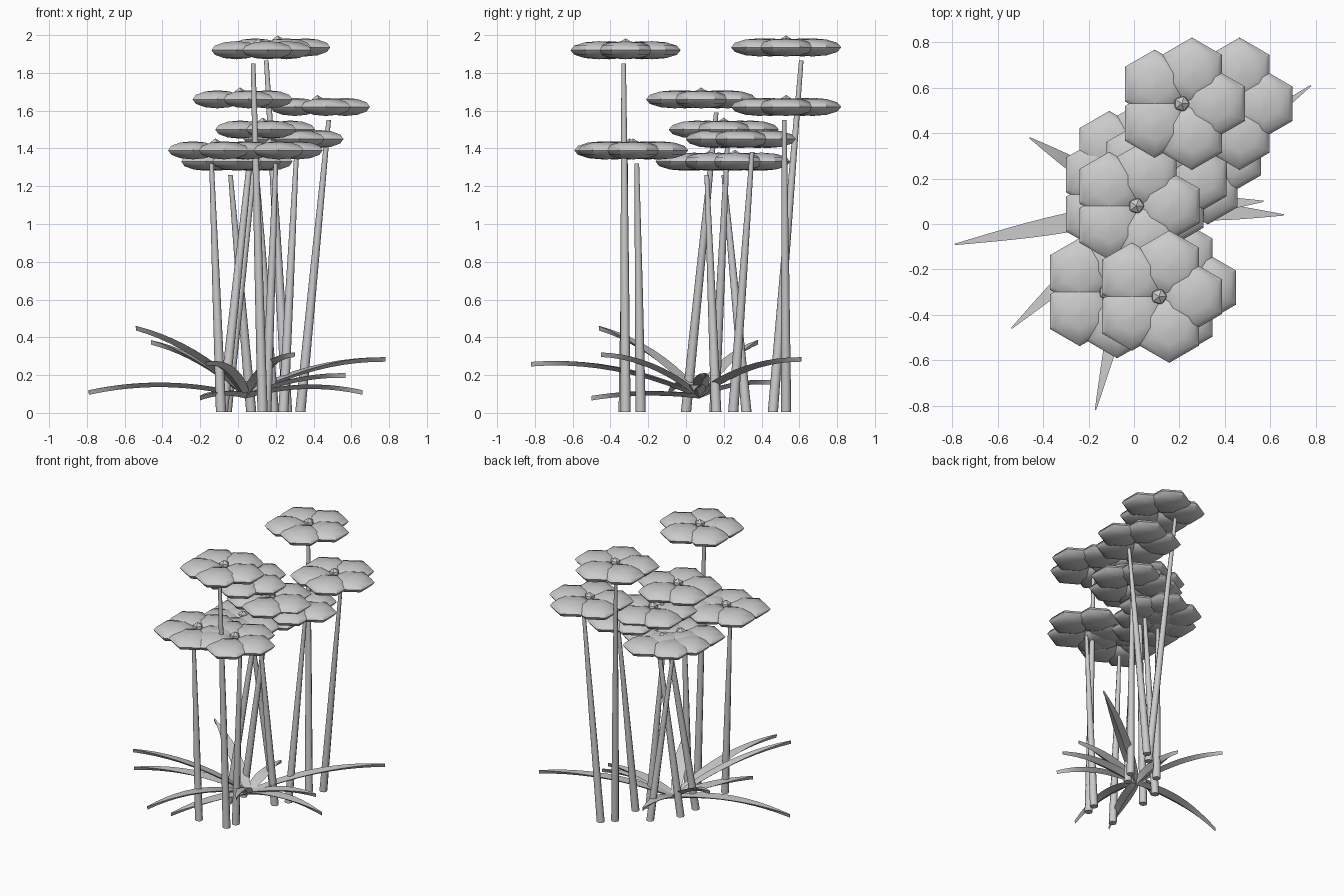
import bpy, bmesh
from math import sin, cos, pi, radians
from mathutils import Vector

cube = bpy.data.objects.get("Cube")
if cube:
    bpy.data.objects.remove(cube)


def finish(bm, name, angle=35):
    """Turn a bmesh into a smooth object that keeps its sharp edges."""
    bmesh.ops.remove_doubles(bm, verts=bm.verts, dist=1e-5)
    bmesh.ops.recalc_face_normals(bm, faces=bm.faces)
    mesh = bpy.data.meshes.new(name)
    bm.to_mesh(mesh)
    bm.free()
    obj = bpy.data.objects.new(name, mesh)
    bpy.context.collection.objects.link(obj)
    bpy.ops.object.select_all(action="DESELECT")
    obj.select_set(True)
    bpy.context.view_layer.objects.active = obj
    bpy.ops.object.shade_smooth_by_angle(angle=radians(angle))
    return obj


def loft(bm, rings):
    """Skin equal-sized rings of points and cap both ends."""
    loops = [[bm.verts.new(p) for p in ring] for ring in rings]
    n = len(loops[0])
    for a, b in zip(loops, loops[1:]):
        for i in range(n):
            j = (i + 1) % n
            bm.faces.new((a[i], a[j], b[j], b[i]))
    bm.faces.new(loops[0])
    bm.faces.new(loops[-1])


def circle(centre, radius, sides):
    """Horizontal ring with a corner pointing to +y."""
    return [centre + Vector((radius * sin(2 * pi * i / sides),
                             radius * cos(2 * pi * i / sides), 0))
            for i in range(sides)]


PETAL_RADIUS, PETAL_HEIGHT, PETAL_REACH = 0.152, 0.048, 0.147


def make_flower(centre):
    # five flattened six-sided petals
    bm = bmesh.new()
    for k in range(5):
        a = 2 * pi * k / 5
        hub = centre + PETAL_REACH * Vector((cos(a), sin(a), 0))
        rings = []
        for step in range(7):
            lat = (step / 6 - 0.5) * pi
            rings.append(circle(hub + Vector((0, 0, PETAL_HEIGHT * sin(lat))),
                                max(PETAL_RADIUS * cos(lat), 0.0005), 6))
        loft(bm, rings)
    finish(bm, "petals")
    # faceted bead in the middle
    bm = bmesh.new()
    bmesh.ops.create_icosphere(bm, subdivisions=1, radius=0.038)
    bmesh.ops.translate(bm, verts=bm.verts, vec=centre + Vector((0, 0, 0.025)))
    finish(bm, "flower_centre", 20)


def make_stem(foot, top):
    bm = bmesh.new()
    loft(bm, [circle(foot, 0.027, 8), circle(foot.lerp(top, 0.5), 0.021, 8),
              circle(top, 0.012, 8)])
    finish(bm, "stem", 50)


def make_leaf(root, tip, arch):
    # arched blade with a keel, tapering to the tip
    side = (tip - root).cross(Vector((0, 0, 1))).normalized()
    rings = []
    for i in range(11):
        t = i / 10
        p = root.lerp(tip, t) + Vector((0, 0, arch * 4 * t * (1 - t)))
        half = 0.003 + 0.04 * sin(pi * min(1, (t + 0.1) / 1.1) ** 0.75)
        keel = Vector((0, 0, 0.024))
        rings.append([p + half * side, p - half * side, p - keel])
    bm = bmesh.new()
    loft(bm, rings)
    finish(bm, "leaf", 40)


# flower centre, stem foot (x, y), stem top (x, y)
flowers = [
    ((0.21, 0.53, 1.935), (0.26, 0.46), (0.15, 0.61)),
    ((0.11, -0.32, 1.92), (0.13, -0.32), (0.08, -0.33)),
    ((0.01, 0.08, 1.66), (-0.08, 0.0), (0.09, 0.16)),
    ((0.42, 0.53, 1.62), (0.33, 0.53), (0.48, 0.52)),
    ((0.13, 0.20, 1.50), (-0.06, 0.15), (0.10, 0.22)),
    ((0.28, 0.29, 1.45), (0.24, 0.25), (0.31, 0.35)),
    ((-0.12, -0.30, 1.39), (-0.09, -0.33), (-0.14, -0.32)),
    ((0.17, -0.28, 1.39), (0.15, -0.24), (0.20, -0.26)),
    ((-0.05, 0.13, 1.33), (0.07, 0.32), (-0.04, 0.20)),
    ((0.01, 0.26, 1.33), (0.19, 0.16), (0.10, 0.11)),
]
for centre, foot, top in flowers:
    make_flower(Vector(centre))
    make_stem(Vector((*foot, 0.005)), Vector((*top, centre[2] - 0.07)))

# leaf tip and arch height
leaves = [
    ((-0.79, -0.09, 0.12), 0.05), ((0.78, 0.61, 0.295), 0.05),
    ((-0.54, -0.46, 0.46), 0.05), ((-0.46, 0.38, 0.385), 0.04),
    ((-0.17, -0.82, 0.27), 0.06), ((0.66, 0.04, 0.12), 0.04),
    ((0.57, 0.10, 0.21), 0.03), ((0.30, -0.45, 0.32), 0.05),
    ((-0.20, -0.50, 0.09), 0.02), ((0.02, 0.48, 0.17), 0.03),
]
for tip, arch in leaves:
    make_leaf(Vector((0.04, 0.07, 0.10)), Vector(tip), arch)
